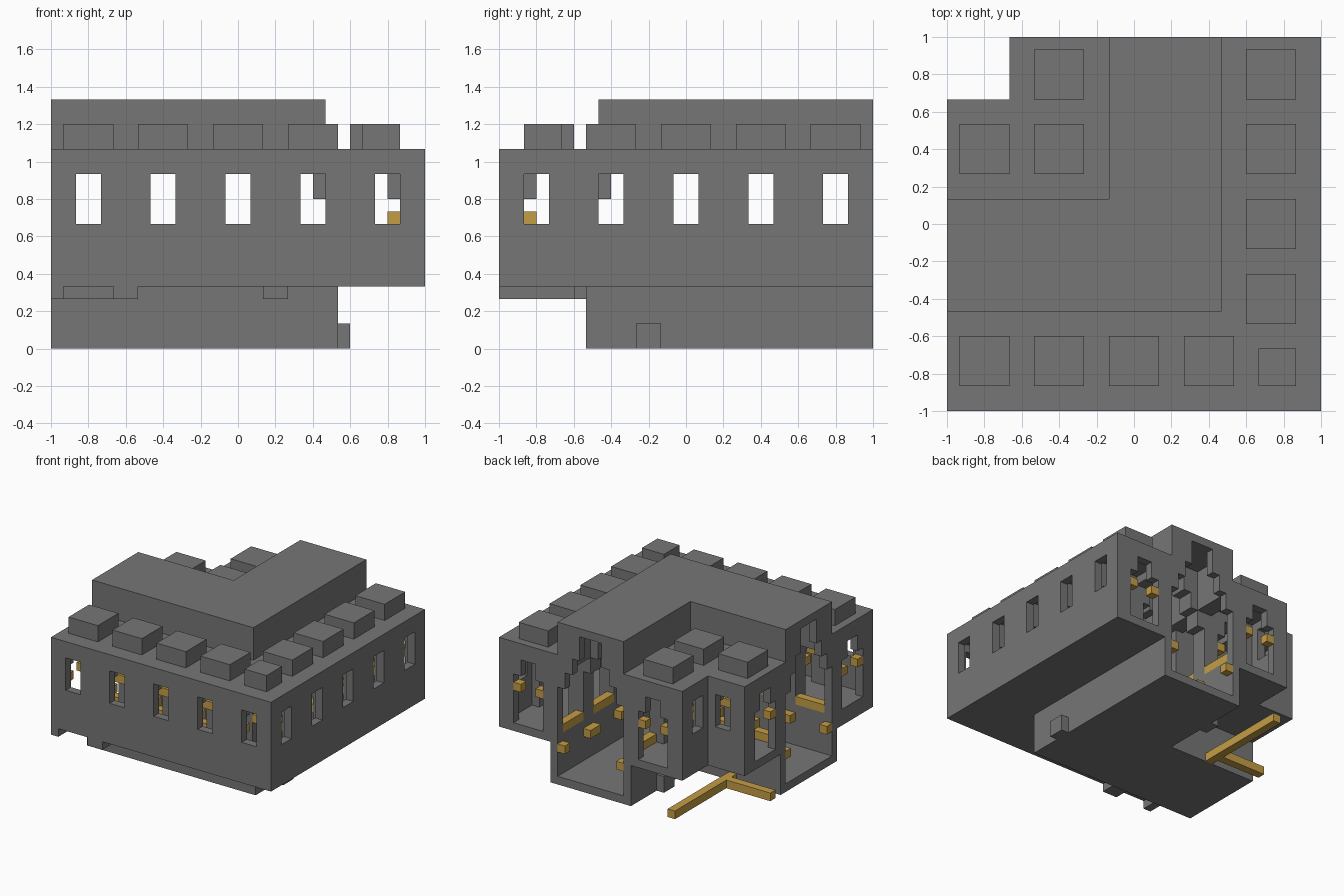
import bpy
import bmesh

if "Cube" in bpy.data.objects:
    bpy.data.objects.remove(bpy.data.objects["Cube"])

N = 30            # blocks along each side of the plan
U = 2 / N         # size of one block


def material(name, rgb):
    m = bpy.data.materials.new(name)
    m.use_nodes = True
    m.diffuse_color = (*rgb, 1)
    bsdf = m.node_tree.nodes["Principled BSDF"]
    bsdf.inputs["Base Color"].default_value = (*rgb, 1)
    bsdf.inputs["Roughness"].default_value = 0.9
    return m


STONE = material("grey stone", (0.18, 0.18, 0.18))
GOLD = material("golden wood", (0.55, 0.34, 0.06))


def box(x0, x1, y0, y1, z0, z1):
    return {(x, y, z) for x in range(x0, x1) for y in range(y0, y1) for z in range(z0, z1)}


def mirrored(cells):
    """Both arms: reflect blocks over the plan's diagonal."""
    return cells | {(N - 1 - y, N - 1 - x, z) for x, y, z in cells}


def ell(d0, d1, z0, z1):
    """L-shaped band between two distances from the outer walls."""
    return {c for c in box(0, N, 0, N, z0, z1) if d0 <= min(c[1], N - 1 - c[0]) < d1}


def across(x0, x1, d0, d1, z0, z1, width=25):
    """Box across an arm plus its twin on the other side of the centre line."""
    return box(x0, x1, d0, d1, z0, z1) | box(x0, x1, width - d1, width - d0, z0, z1)


def build(name, cells, mat):
    """Skin a set of blocks and merge the flat faces."""
    bm = bmesh.new()
    verts = {}

    def vert(p):
        if p not in verts:
            verts[p] = bm.verts.new(((p[0] - N / 2) * U, (p[1] - N / 2) * U, p[2] * U))
        return verts[p]

    for c in sorted(cells):
        for axis in range(3):
            a, b = (axis + 1) % 3, (axis + 2) % 3
            for side in (0, 1):
                near = list(c)
                near[axis] += 2 * side - 1
                if tuple(near) in cells:
                    continue
                ring = []
                for i, j in ((0, 0), (1, 0), (1, 1), (0, 1)):
                    p = list(c)
                    p[axis] += side
                    p[a] += i
                    p[b] += j
                    ring.append(vert(tuple(p)))
                bm.faces.new(ring if side else ring[::-1])
    bmesh.ops.dissolve_limit(bm, angle_limit=0.01, verts=bm.verts[:], edges=bm.edges[:])
    bmesh.ops.triangulate(bm, faces=[f for f in bm.faces if len(f.verts) > 4])
    bmesh.ops.join_triangles(bm, faces=bm.faces[:], angle_face_threshold=0.01,
                             angle_shape_threshold=3.1)
    mesh = bpy.data.meshes.new(name)
    bm.to_mesh(mesh)
    bm.free()
    mesh.materials.append(mat)
    obj = bpy.data.objects.new(name, mesh)
    bpy.context.collection.objects.link(obj)
    return obj


# Rib spans along one arm; the outer aisle runs on to the corner
NAVE_RIBS = [(0, 1), (5, 7), (11, 13)]
INNER_RIBS = NAVE_RIBS[:2]
OUTER_RIBS = NAVE_RIBS + [(17, 19), (23, 25)]

# Sunken nave channel, raised aisle floors and roof deck
shell = ell(7, 18, 0, 6) - ell(8, 17, 1, 6)
shell |= ell(0, 7, 5, 6) | ell(18, 25, 5, 6) | ell(0, 25, 15, 16)

# Outer and inner walls with windows
walls = ell(0, 1, 5, 16) | ell(24, 25, 5, 16)
for x in range(2, N, 6):
    walls -= mirrored(box(x, x + 2, 0, 1, 10, 14))
walls -= mirrored(box(2, 4, 24, 25, 10, 14))
shell |= walls

# Raised nave roof, hollow inside, and the wall over the arcade
shell |= ell(8, 17, 15, 20)
shell -= ell(9, 16, 15, 19)
shell |= ell(7, 9, 14, 16) | ell(16, 18, 14, 16)


# Aisle ribs: pilaster, pillar, corbels and lintel
def aisle_rib(x0, x1, flip):
    parts = set()
    for d0, d1, z0, z1 in ((1, 2, 6, 15), (6, 8, 6, 15), (2, 3, 12, 14),
                           (5, 6, 12, 14), (2, 6, 14, 15)):
        if flip:
            d0, d1 = 25 - d1, 25 - d0
        parts |= box(x0, x1, d0, d1, z0, z1)
    return parts


ribs = set()
for x0, x1 in OUTER_RIBS:
    ribs |= aisle_rib(x0, x1, False)
for x0, x1 in INNER_RIBS:
    ribs |= aisle_rib(x0, x1, True)

# Nave ribs: stepped arch under the raised roof
for x0, x1 in NAVE_RIBS:
    for step in range(3):
        ribs |= across(x0, x1, 8 + step, 9 + step, 12 + 2 * step, 19)
shell |= mirrored(ribs)
shell |= box(22, 24, 6, 8, 6, 15) | box(10, 13, 17, 20, 6, 15)

# Roof blocks, each with a small hollow open to the aisle below
blocks = set()
for x in range(1, 23, 6):
    blocks |= mirrored(box(x, x + 4, 2, 6, 16, 18))
    shell -= mirrored(box(x + 1, x + 3, 3, 5, 15, 16))
    blocks -= mirrored(box(x + 1, x + 3, 3, 5, 16, 17))
for x in (1, 7):
    blocks |= mirrored(box(x, x + 4, 19, 23, 16, 18))
    shell -= mirrored(box(x + 1, x + 3, 20, 22, 15, 16))
    blocks -= mirrored(box(x + 1, x + 3, 20, 22, 16, 17))
blocks |= box(25, 28, 2, 5, 16, 18)

# Brackets under the front aisle and stubs on the channel walls
brackets = box(0, 1, 0, 7, 4, 5) | box(5, 7, 0, 7, 4, 5) | box(1, 5, 6, 7, 4, 5)
brackets |= box(17, 19, 6, 7, 4, 5)
brackets |= box(23, 24, 11, 13, 0, 2) | box(11, 12, 23, 25, 0, 2)

build("gallery_shell", shell, STONE)
build("roof_blocks", blocks, STONE)
build("floor_brackets", brackets, STONE)

# Lamps on the ribs: two per aisle, and low ones along the nave
lamps = set()
for x0, x1 in OUTER_RIBS:
    lamps |= box(x0, x1, 2, 3, 10, 11) | box(x0, x1, 5, 6, 10, 11)
for x0, x1 in INNER_RIBS:
    lamps |= box(x0, x1, 19, 20, 10, 11) | box(x0, x1, 22, 23, 10, 11)
for x0, x1 in NAVE_RIBS:
    lamps |= across(x0, x1, 8, 9, 4, 5)
lamps |= box(17, 19, 8, 9, 4, 5)
build("lamps", mirrored(lamps) - shell, GOLD)

# Railings between the arcade pillars
rails = set()
for x in (1, 7, 13, 19):
    rails |= box(x, x + 4, 7, 8, 6, 7)
for x in (1, 7):
    rails |= box(x, x + 4, 17, 18, 6, 7)
build("arcade_railings", mirrored(rails) - shell, GOLD)

# Loose beams on the ground in the courtyard
build("ground_beams", box(6, 7, 18, 30, 0, 1) | box(0, 6, 19, 20, 0, 1), GOLD)
